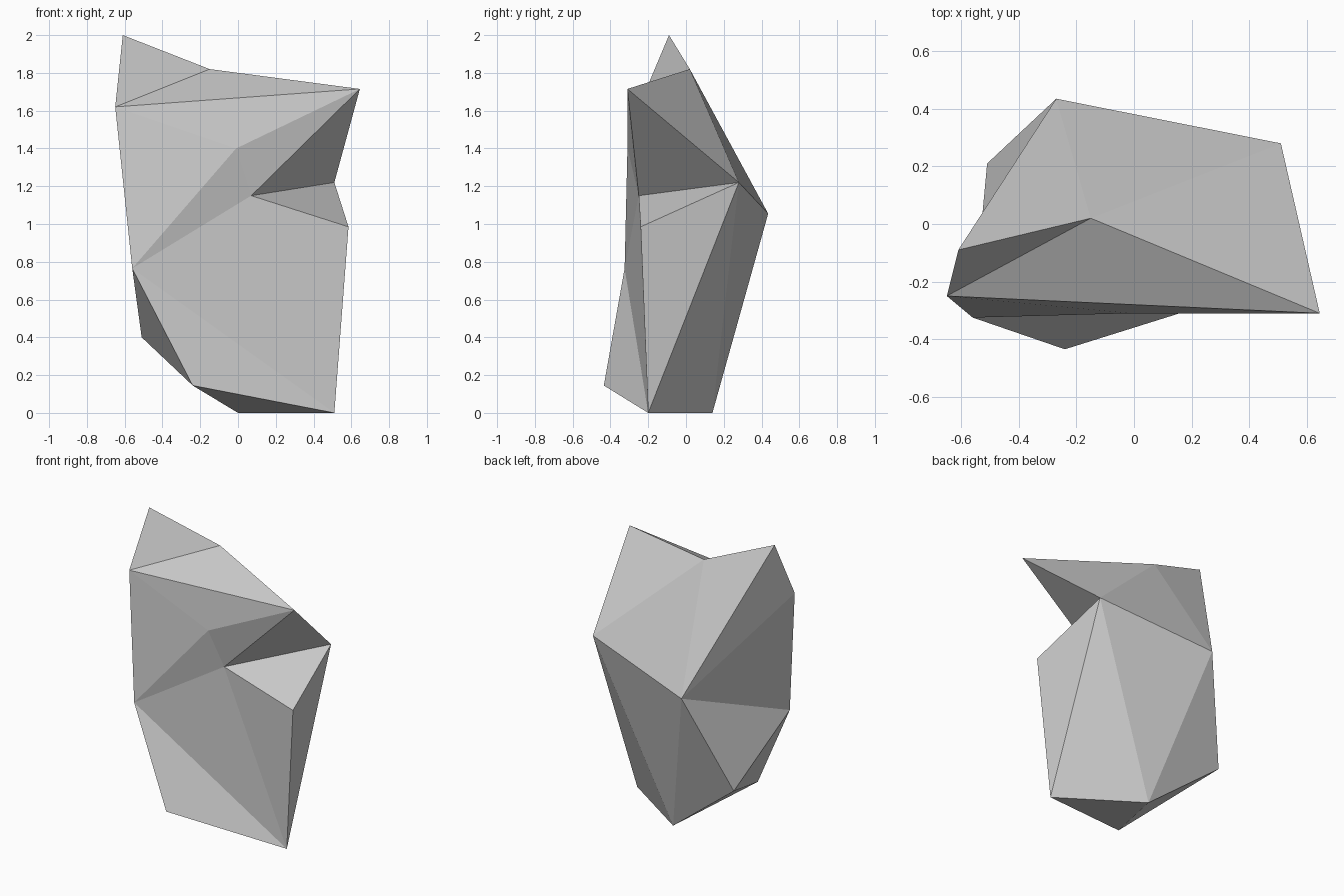
import bpy
import bmesh

if "Cube" in bpy.data.objects:
    bpy.data.objects.remove(bpy.data.objects["Cube"])

# Corner points of the faceted boulder, from the peak down to the base
corners = {
    "A": (-0.61, -0.09, 2.00),   # peak
    "B": (-0.15, 0.02, 1.82),    # top saddle
    "C": (0.645, -0.31, 1.715),  # overhang tip
    "D": (-0.65, -0.25, 1.62),
    "E": (-0.01, -0.31, 1.40),
    "F": (0.07, -0.25, 1.15),    # inside of the notch
    "G": (0.51, 0.28, 1.22),
    "H": (0.585, -0.24, 0.985),
    "I": (-0.56, -0.325, 0.765),
    "J": (-0.51, 0.21, 0.40),
    "K": (-0.24, -0.435, 0.145),
    "L": (0.00, 0.14, 0.00),
    "M": (0.51, -0.20, 0.00),
    "N": (-0.27, 0.435, 1.055),  # back ridge
}

# Facets grouped by region
facets = {
    "top": "ADB DCB CBG GBN BAN",
    "front": "DIE DEC EIF EFC FHM FMI IMK",
    "notch": "FCG FGH",
    "right_and_back": "GHM GML GLN JLN",
    "left": "ADN DIN IJN IKJ",
    "underside": "KML KLJ",
}

bm = bmesh.new()
verts = {name: bm.verts.new(co) for name, co in corners.items()}
for group in facets.values():
    for tri in group.split():
        bm.faces.new([verts[c] for c in tri])
bmesh.ops.recalc_face_normals(bm, faces=bm.faces[:])

# Flat-shaded boulder
mesh = bpy.data.meshes.new("boulder")
bm.to_mesh(mesh)
bm.free()
boulder = bpy.data.objects.new("boulder", mesh)
bpy.context.collection.objects.link(boulder)
